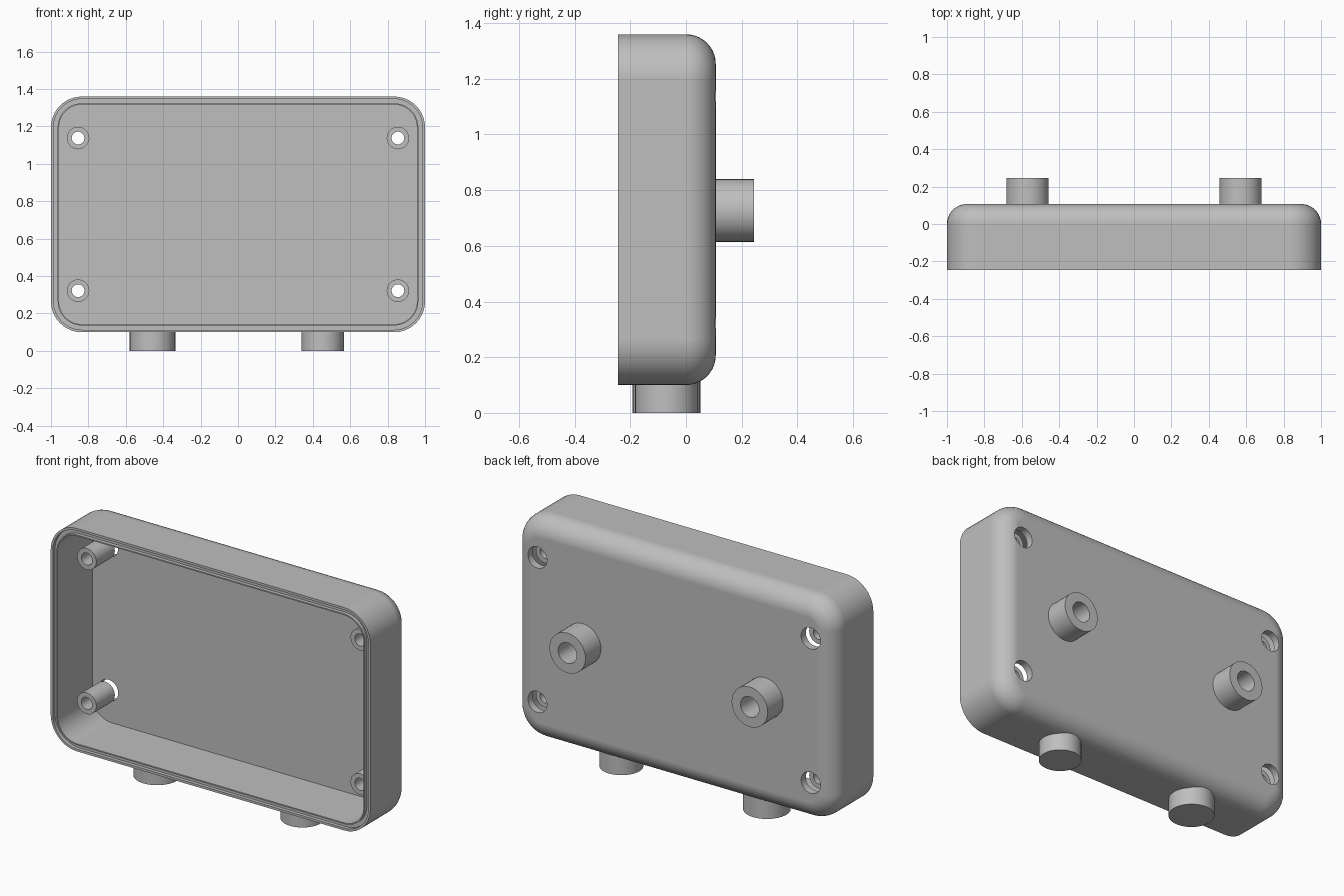
import bpy, bmesh
from math import sin, cos, pi, radians

if "Cube" in bpy.data.objects:
    bpy.data.objects.remove(bpy.data.objects["Cube"], do_unlink=True)

grey = bpy.data.materials.new("plain grey")
grey.use_nodes = True
colour = (0.52, 0.52, 0.52, 1)
grey.diffuse_color = colour
grey.node_tree.nodes["Principled BSDF"].inputs["Base Color"].default_value = colour

FRONT, BACK, FLOOR = -0.245, 0.107, 0.065
MID_Z, HALF_W, HALF_H, CORNER = 0.73, 1.0, 0.63, 0.165
WALL, FILLET = 0.043, 0.107
SCREWS = [(sx * 0.855, MID_Z + sz * 0.408) for sx in (-1, 1) for sz in (-1, 1)]


def circle(r, y, cx, cz, n=40):
    return [(cx + r * cos(2 * pi * i / n), y, cz + r * sin(2 * pi * i / n)) for i in range(n)]


def rounded_rect(inset, y, steps=10):
    """Outline of the case moved inwards by inset, at depth y."""
    r = CORNER - inset
    pts = []
    for q, (sx, sz) in enumerate([(1, 1), (-1, 1), (-1, -1), (1, -1)]):
        for i in range(steps + 1):
            a = pi / 2 * (q + i / steps)
            pts.append((sx * (HALF_W - CORNER) + r * cos(a), y,
                        MID_Z + sz * (HALF_H - CORNER) + r * sin(a)))
    return pts


def add_loft(bm, rings, cyclic=False):
    """Skin a row of rings; cap the ends, or join last to first."""
    loops = [[bm.verts.new(p) for p in ring] for ring in rings]
    pairs = list(zip(loops, loops[1:]))
    if cyclic:
        pairs.append((loops[-1], loops[0]))
    else:
        bm.faces.new(loops[0])
        bm.faces.new(loops[-1])
    for a, b in pairs:
        for i in range(len(a)):
            j = (i + 1) % len(a)
            bm.faces.new((a[i], a[j], b[j], b[i]))


def make(name, *lofts, cyclic=False):
    bm = bmesh.new()
    for rings in lofts:
        add_loft(bm, rings, cyclic)
    bmesh.ops.recalc_face_normals(bm, faces=bm.faces)
    mesh = bpy.data.meshes.new(name)
    bm.to_mesh(mesh)
    bm.free()
    mesh.materials.append(grey)
    ob = bpy.data.objects.new(name, mesh)
    bpy.context.collection.objects.link(ob)
    return ob


def activate(ob):
    bpy.ops.object.select_all(action="DESELECT")
    ob.select_set(True)
    bpy.context.view_layer.objects.active = ob


def smooth(ob):
    activate(ob)
    bpy.ops.object.shade_smooth_by_angle(angle=radians(30))


# Case: cavity floor, inner wall, grooved rim, outer wall, rounded back
profile = [(WALL, FLOOR), (WALL, FRONT), (0.036, FRONT), (0.036, FRONT + 0.02),
           (0.013, FRONT + 0.02), (0.013, FRONT)]
profile.append((0, FRONT))
for i in range(11):
    a = pi / 2 * i / 10
    profile.append((FILLET * (1 - cos(a)), BACK - FILLET + FILLET * sin(a)))
case = make("case_shell", [rounded_rect(*p) for p in profile])

# Screw head openings through the back wall
cutter = make("screw_opening_cutter",
              *[[circle(0.06, y, x, z) for y in (0.03, 0.2)] for x, z in SCREWS])
cutter.hide_render = True
cut = case.modifiers.new("screw openings", "BOOLEAN")
cut.operation, cut.solver, cut.object = "DIFFERENCE", "EXACT", cutter
activate(case)
bpy.ops.object.modifier_apply(modifier=cut.name)
bpy.data.objects.remove(cutter, do_unlink=True)
smooth(case)
weighted = case.modifiers.new("flat back shading", "WEIGHTED_NORMAL")
weighted.keep_sharp = True

# Hollow screw posts inside the case
for n, (x, z) in enumerate(SCREWS):
    tube = [(0.06, -0.13), (0.06, 0.035), (0.034, 0.035), (0.034, -0.13)]
    smooth(make(f"screw_post_{n + 1}", [circle(r, y, x, z) for r, y in tube], cyclic=True))

# Round sockets with blind holes on the back
for side, x in (("right", -0.57), ("left", 0.57)):
    socket = [(0.113, BACK - 0.02), (0.113, 0.245), (0.058, 0.245), (0.058, BACK)]
    smooth(make(f"back_socket_{side}", [circle(r, y, x, MID_Z - 0.003) for r, y in socket]))

# Solid round plugs under the case
for side, x, r in (("right", -0.457, 0.122), ("left", 0.453, 0.113)):
    rings = [[(px, py - 0.07, z) for px, _, py in circle(r, 0, x, 0)] for z in (0, 0.12)]
    smooth(make(f"bottom_plug_{side}", rings))
